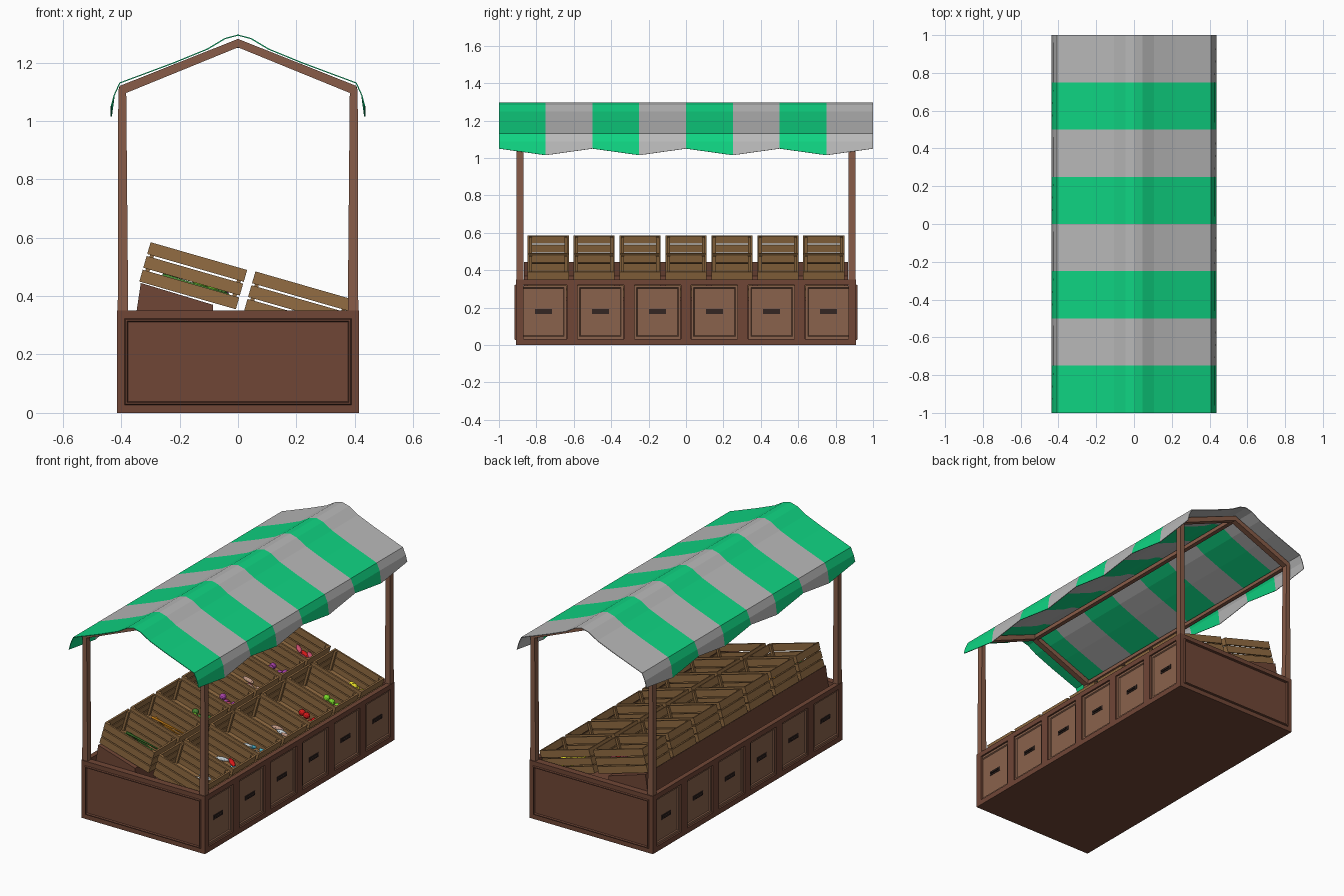
import bpy, bmesh, math, random
from mathutils import Matrix, Vector

if "Cube" in bpy.data.objects:
    bpy.data.objects.remove(bpy.data.objects["Cube"])

random.seed(4)


def mat(name, r, g, b):
    m = bpy.data.materials.new(name)
    lin = [((c / 255 + 0.055) / 1.055) ** 2.4 if c > 10 else c / 255 / 12.92 for c in (r, g, b)]
    m.diffuse_color = (*lin, 1)
    m.use_nodes = True
    m.node_tree.nodes["Principled BSDF"].inputs["Base Color"].default_value = m.diffuse_color
    return m


DARK = mat("dark_wood", 112, 70, 54)
PANEL = mat("drawer_wood", 138, 98, 76)
POST = mat("post_wood", 136, 92, 72)
CRATE = mat("crate_wood", 146, 108, 66)
IRON = mat("handle_dark", 52, 38, 34)
GREEN = mat("canopy_green", 15, 212, 130)
GREY = mat("canopy_grey", 184, 184, 184)


def finish(bm, name, *mats):
    bmesh.ops.recalc_face_normals(bm, faces=bm.faces[:])
    me = bpy.data.meshes.new(name)
    bm.to_mesh(me)
    bm.free()
    for m in mats:
        me.materials.append(m)
    return place(me, name)


def place(me, name):
    ob = bpy.data.objects.new(name, me)
    bpy.context.collection.objects.link(ob)
    return ob


def box(bm, x0, x1, y0, y1, z0, z1):
    c = Vector(((x0 + x1) / 2, (y0 + y1) / 2, (z0 + z1) / 2))
    s = Matrix.Diagonal((abs(x1 - x0), abs(y1 - y0), abs(z1 - z0), 1))
    return bmesh.ops.create_cube(bm, size=1, matrix=Matrix.Translation(c) @ s)["verts"]


def prism(bm, prof, y0, y1):
    """Extrude an (x, z) outline along y."""
    f = bm.faces.new([bm.verts.new((x, y0, z)) for x, z in prof])
    g = bmesh.ops.extrude_face_region(bm, geom=[f])["geom"]
    bmesh.ops.translate(bm, vec=(0, y1 - y0, 0), verts=[v for v in g if isinstance(v, bmesh.types.BMVert)])


def panel(bm, dims, out, steps):
    """Box whose outward face is inset by (thickness, depth) steps."""
    vs = box(bm, *dims)
    bm.normal_update()
    f = next(f for f in vs[0].link_faces[:] + vs[-1].link_faces[:] if f.normal.dot(Vector(out)) > 0.9)
    for t, d in steps:
        bmesh.ops.inset_region(bm, faces=[f], thickness=t, depth=0)
        bmesh.ops.translate(bm, vec=Vector(out) * d, verts=f.verts[:])


# Counter body: core, rails and stiles
PITCH = 0.305
bm = bmesh.new()
box(bm, -0.39, 0.39, -0.88, 0.88, 0, 0.24)
for s in (-1, 1):
    box(bm, s * 0.385, s * 0.415, -0.87, 0.87, 0.32, 0.35)
    box(bm, s * 0.385, s * 0.415, -0.87, 0.87, 0, 0.032)
    for i in range(7):
        y = (i - 3) * PITCH * 0.995
        w = 0.028 if 0 < i < 6 else 0.03
        box(bm, s * 0.385, s * 0.415, max(y - w, -0.87), min(y + w, 0.87), 0.032, 0.32)
finish(bm, "counter_body", DARK)

# End panels with raised moulding
bm = bmesh.new()
for s in (-1, 1):
    panel(bm, (-0.415, 0.415, s * 0.87, s * 0.91, 0, 0.35), (0, s, 0),
          [(0.038, 0), (0.004, 0.008), (0.008, 0), (0.004, -0.01)])
finish(bm, "end_panels", DARK)

# Drawers and their pulls, on both long sides
bm, hb = bmesh.new(), bmesh.new()
for s in (-1, 1):
    for i in range(6):
        y = (i - 2.5) * PITCH
        panel(bm, (s * 0.385, s * 0.406, y - 0.124, y + 0.124, 0.033, 0.319), (s, 0, 0),
              [(0.018, 0), (0.006, -0.006)])
        box(hb, s * 0.39, s * 0.403, y - 0.045, y + 0.045, 0.166, 0.192)
        box(hb, s * 0.40, s * 0.411, y - 0.032, y + 0.032, 0.174, 0.184)
finish(bm, "drawer_fronts", PANEL)
finish(hb, "drawer_pulls", IRON)

# Sloped riser under the rear crates
bm = bmesh.new()
prism(bm, [(-0.365, 0.23), (-0.333, 0.445), (-0.085, 0.37), (-0.085, 0.23)], -0.865, 0.865)
finish(bm, "crate_riser", DARK)

# Corner posts, gable arches and long beams
bm = bmesh.new()
for s in (-1, 1):
    for t in (-1, 1):
        prism(bm, [(s * 0.412, 0.345), (s * 0.376, 0.345), (s * 0.383, 1.11), (s * 0.41, 1.11)],
              t * 0.87, t * 0.905)
    prism(bm, [(0.41, 1.1), (0.405, 1.12), (0, 1.281), (-0.405, 1.12), (-0.41, 1.1),
               (-0.385, 1.095), (0, 1.252), (0.385, 1.095)], s * 0.87, s * 0.905)
    box(bm, s * 0.385, s * 0.408, -0.87, 0.87, 1.095, 1.117)
box(bm, -0.013, 0.013, -0.87, 0.87, 1.25, 1.274)
finish(bm, "roof_frame", POST)

# Striped canopy with zigzag hem
half = [(0.045, 1.282), (0.105, 1.246), (0.22, 1.199), (0.405, 1.13), (0.424, 1.088), (0.434, None)]
prof = [(-x, z) for x, z in half[::-1]] + [(0, 1.294)] + half
bm = bmesh.new()
rows = [[bm.verts.new((x, -1 + 0.25 * j, z if z else (1.015 if j % 2 else 1.05))) for x, z in prof]
        for j in range(9)]
for j in range(8):
    for i in range(len(prof) - 1):
        f = bm.faces.new((rows[j][i], rows[j][i + 1], rows[j + 1][i + 1], rows[j + 1][i]))
        f.material_index = j % 2
canopy = finish(bm, "canopy", GREEN, GREY)
sol = canopy.modifiers.new("cloth", "SOLIDIFY")
sol.thickness, sol.offset = 0.004, 0

# Slatted crate, local x runs down the slope
L, W, H, T = 0.344, 0.11, 0.14, 0.01
bm = bmesh.new()
for k in range(3):
    z0, z1 = k * 0.049, k * 0.049 + 0.042
    for s in (-1, 1):
        box(bm, 0, L, s * (W - T), s * W, z0, z1)
    for x in (0, L - T):
        box(bm, x, x + T, -W + T, W - T, z0, z1)
for x in (T, L - T - 0.014):
    for s in (-1, 1):
        box(bm, x, x + 0.014, s * (W - T), s * (W - T - 0.014), 0.008, H - 0.004)
for k in range(4):
    y = -W + T + k * 0.0505
    box(bm, T, L - T, y, y + 0.0475, 0.002, 0.01)
first = finish(bm, "crate", CRATE)
crate_mesh = first.data
bpy.data.objects.remove(first)


# Produce heaps
def heap(name, kind, mats):
    bm = bmesh.new()
    for i in range(10):
        if kind == "stick":
            x, y, z = 0.19, -0.06 + 0.013 * i, 0.03 + 0.012 * (i % 3)
            m = (Matrix.Translation((x, y, z)) @ Matrix.Rotation(random.uniform(-0.2, 0.2), 4, "Z")
                 @ Matrix.Rotation(math.pi / 2, 4, "Y"))
            vs = bmesh.ops.create_cone(bm, cap_ends=True, segments=6, radius1=0.008, radius2=0.003,
                                       depth=0.24, matrix=m)["verts"]
        else:
            x = 0.2 + 0.04 * (i % 3) + random.uniform(-0.008, 0.008)
            y = -0.045 + 0.04 * (i // 3 % 3) + random.uniform(-0.012, 0.012)
            z = 0.03 + random.uniform(0, 0.035)
            sc = (1, 1, 0.95) if kind == "round" else (1.9, 0.75, 0.6)
            m = (Matrix.Translation((x, y, z)) @ Matrix.Rotation(random.uniform(-0.8, 0.8), 4, "Z")
                 @ Matrix.Diagonal((*sc, 1)))
            vs = bmesh.ops.create_icosphere(bm, subdivisions=2, radius=0.02, matrix=m)["verts"]
        for f in {f for v in vs for f in v.link_faces}:
            f.material_index = i % len(mats)
    return finish(bm, name, *mats)


leaf, orange = mat("leaf", 70, 130, 50), mat("orange", 235, 150, 30)
purple, pink = mat("purple", 165, 65, 165), mat("pink", 205, 80, 110)
red, lime, yellow = mat("red", 215, 25, 25), mat("lime", 120, 215, 40), mat("yellow", 235, 225, 40)
silver, cyan, tan = mat("silver", 195, 205, 210), mat("cyan", 85, 190, 215), mat("tan", 190, 150, 130)
rear = [("stick", [leaf]), ("stick", [orange]), ("round", [leaf, lime]), ("round", [purple, pink]),
        ("long", [tan, pink]), ("round", [purple]), ("long", [pink, red])]
front = [("long", [silver]), ("long", [silver, red, cyan]), ("long", [cyan, silver]), ("long", [tan, silver]),
         ("round", [red]), ("round", [lime]), ("round", [yellow])]

# Two sloping rows of seven crates with their produce
for row, ox, oz, goods in (("rear", -0.338, 0.45, rear), ("front", 0.021, 0.35, front)):
    for i, (kind, mats) in enumerate(goods):
        m = Matrix.Translation((ox, (i - 3) * 0.2455, oz)) @ Matrix.Rotation(0.28, 4, "Y")
        place(crate_mesh, f"{row}_crate_{i + 1}").matrix_world = m
        heap(f"{row}_produce_{i + 1}", kind, mats).matrix_world = m
